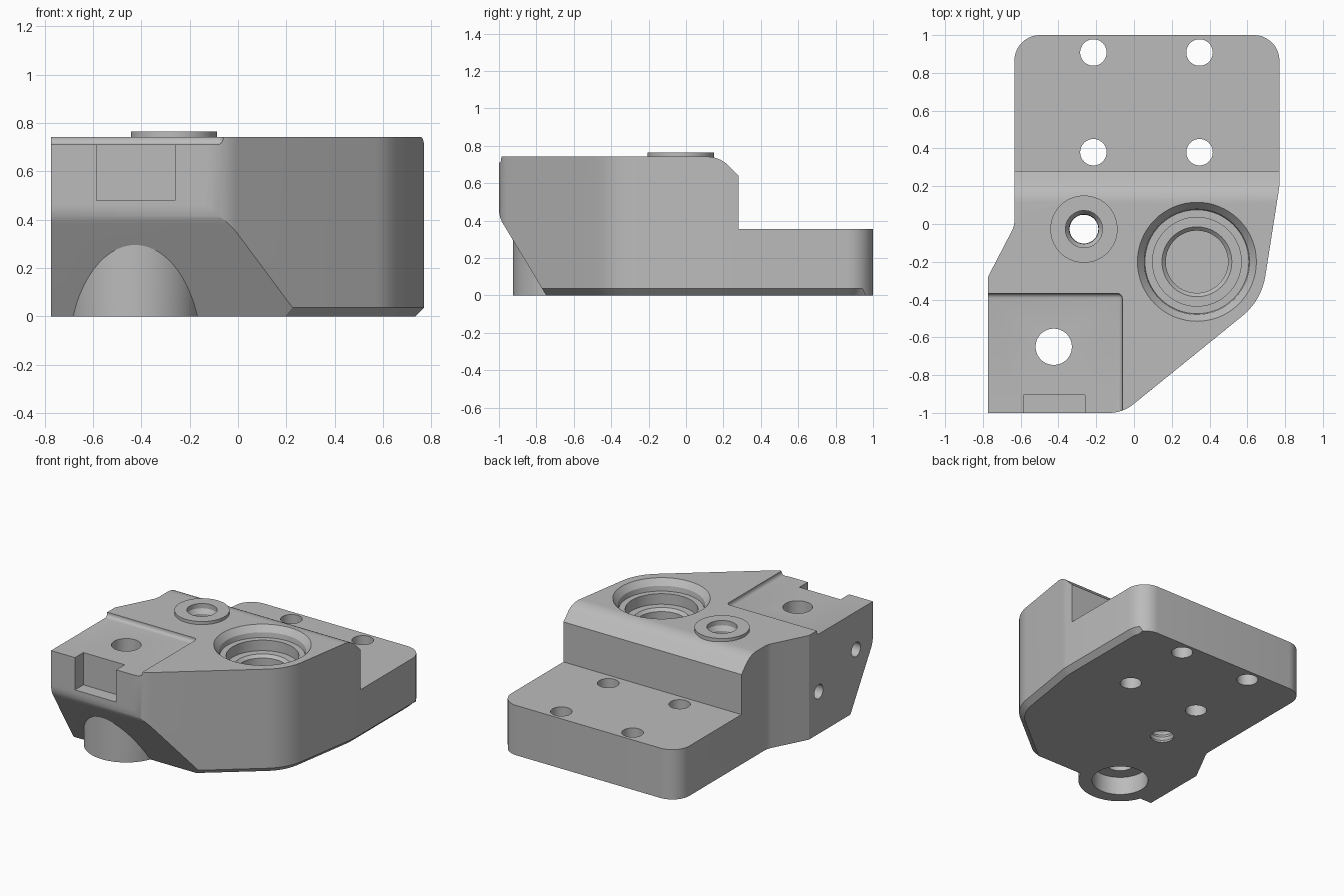
import bpy, bmesh
from math import cos, sin, pi, tan
from mathutils import Vector, Matrix

cube = bpy.data.objects.get("Cube")
if cube:
    bpy.data.objects.remove(cube, do_unlink=True)

grey = bpy.data.materials.new("machined_grey")
grey.use_nodes = True
grey.diffuse_color = (0.5, 0.5, 0.5, 1)
grey.node_tree.nodes["Principled BSDF"].inputs["Base Color"].default_value = (0.5, 0.5, 0.5, 1)


def make(name, bm):
    bmesh.ops.recalc_face_normals(bm, faces=bm.faces[:])
    mesh = bpy.data.meshes.new(name)
    bm.to_mesh(mesh)
    bm.free()
    mesh.materials.append(grey)
    obj = bpy.data.objects.new(name, mesh)
    bpy.context.collection.objects.link(obj)
    return obj


def rounded(corners, steps=10):
    """Polygon from (x, y, radius) corners, each replaced by a tangent arc."""
    points = []
    for i, (x, y, r) in enumerate(corners):
        p = Vector((x, y))
        if not r:
            points.append(p)
            continue
        a = (Vector(corners[i - 1][:2]) - p).normalized()
        b = (Vector(corners[(i + 1) % len(corners)][:2]) - p).normalized()
        half = a.angle(b) / 2
        centre = p + (a + b).normalized() * r / sin(half)
        start = p + a * r / tan(half) - centre
        end = p + b * r / tan(half) - centre
        sweep = start.angle_signed(end)
        for k in range(steps + 1):
            t = -sweep * k / steps
            points.append(centre + Matrix.Rotation(t, 2) @ start)
    return points


def prism(points, to_3d, depth):
    bm = bmesh.new()
    face = bm.faces.new([bm.verts.new(to_3d(*p)) for p in points])
    new = bmesh.ops.extrude_face_region(bm, geom=[face])["geom"]
    bmesh.ops.translate(bm, vec=depth, verts=[g for g in new if isinstance(g, bmesh.types.BMVert)])
    return bm


def lathe(name, x, y, profile, sides=64):
    """Solid of revolution about a vertical axis from (radius, z) points."""
    bm = bmesh.new()
    rings = [[bm.verts.new((x + r * cos(2 * pi * k / sides), y + r * sin(2 * pi * k / sides), z))
              for k in range(sides)] for r, z in profile]
    for low, high in zip(rings, rings[1:]):
        for k in range(sides):
            n = (k + 1) % sides
            bm.faces.new((low[k], low[n], high[n], high[k]))
    bm.faces.new(rings[0])
    bm.faces.new(rings[-1])
    return make(name, bm)


def combine(body, tool, operation="DIFFERENCE"):
    mod = body.modifiers.new(tool.name, "BOOLEAN")
    mod.operation, mod.solver, mod.object = operation, "EXACT", tool
    bpy.context.view_layer.objects.active = body
    bpy.ops.object.modifier_apply(modifier=mod.name)
    bpy.data.objects.remove(tool, do_unlink=True)


def box(name, low, high, bevel=0):
    bm = bmesh.new()
    bmesh.ops.create_cube(bm, size=1)
    for v in bm.verts:
        v.co = [l if c < 0 else h for c, l, h in zip(v.co, low, high)]
    if bevel:
        bmesh.ops.bevel(bm, geom=bm.edges[:], offset=bevel, segments=4, profile=0.5, affect="EDGES")
    return make(name, bm)


# Main block outline, with the lower edge chamfered along the right side
outline = rounded([(-0.773, -1, 0), (-0.06, -1, 0.2), (0.675, -0.405, 0.34), (0.77, 0.2, 0.3),
                   (0.77, 1, 0.135), (-0.633, 1, 0.135), (-0.633, -0.01, 0.12), (-0.773, -0.28, 0)])
bm = prism(outline, lambda x, y: (x, y, 0), (0, 0, 0.742))
chamfer = []
for e in bm.edges:
    mid = (e.verts[0].co + e.verts[1].co) / 2
    if all(v.co.z < 0.001 for v in e.verts) and mid.x > 0 and mid.y < 0.95:
        chamfer.append(e)
bmesh.ops.bevel(bm, geom=chamfer, offset=0.036, segments=1, affect="EDGES")
body = make("bracket_body", bm)

# Rear step with a softened sloping shoulder
shoulder = rounded([(0.28, 0.355, 0), (1.2, 0.355, 0), (1.2, 0.9, 0), (0.02, 0.9, 0),
                    (0.02, 0.742, 0), (0.18, 0.742, 0.16), (0.28, 0.64, 0)])
combine(body, make("step_cut", prism(shoulder, lambda y, z: (-1, y, z), (2, 0, 0))))

# Sloping undercut below the front face
under = rounded([(-1, 0.6, 0), (-1, 0.42, 0.15), (-0.72, -0.045, 0), (-1.2, -0.045, 0), (-1.2, 0.6, 0)])
combine(body, make("undercut", prism(under, lambda y, z: (-1, y, z), (2, 0, 0))))

# Round bosses: under the front pad and on the top face
combine(body, lathe("front_boss", -0.425, -0.65, [(0.275, 0), (0.275, 0.45)]), "UNION")
combine(body, lathe("top_boss", -0.265, -0.027, [(0.178, 0.6), (0.178, 0.764)]), "UNION")

# Recessed front pad and its notch
combine(body, box("pad_cut", (-1.2, -1.3, 0.71), (-0.062, -0.368, 1), 0.025))
combine(body, box("notch_cut", (-0.585, -1.2, 0.48), (-0.26, -0.905, 0.9)))

# Stepped blind bore
combine(body, lathe("main_bore", 0.333, -0.2, [
    (0.165, 0.2), (0.165, 0.57), (0.185, 0.59), (0.235, 0.59), (0.235, 0.665),
    (0.275, 0.665), (0.28, 0.70), (0.315, 0.742), (0.315, 0.9)]))

# Pad hole with a counterbore from below
combine(body, lathe("pad_hole", -0.425, -0.65, [
    (0.185, -0.1), (0.185, 0.13), (0.096, 0.13), (0.096, 1)]))

# Top boss hole, threaded near the bottom
thread = [(0.085 if i % 2 else 0.076, 0.02 * i) for i in range(11)]
combine(body, lathe("boss_hole", -0.265, -0.027, [(0.076, -0.1)] + thread + [
    (0.078, 0.22), (0.078, 0.70), (0.098, 0.73), (0.098, 0.9)]))

# Four mounting holes through the rear flange
for x in (-0.215, 0.347):
    for y in (0.38, 0.908):
        combine(body, lathe("flange_hole", x, y, [(0.07, -0.1), (0.07, 0.6)], 48))

# Two cross holes in the left-hand wall
for y, z in ((-0.81, 0.44), (-0.39, 0.30)):
    bm = bmesh.new()
    bmesh.ops.create_cone(bm, cap_ends=True, segments=32, radius1=0.05, radius2=0.05, depth=0.5,
                          matrix=Matrix.Translation((-0.8, y, z)) @ Matrix.Rotation(pi / 2, 4, "Y"))
    combine(body, make("cross_hole", bm))

bpy.ops.object.select_all(action="DESELECT")
body.select_set(True)
bpy.context.view_layer.objects.active = body
bpy.ops.object.shade_smooth_by_angle(angle=pi / 7)
